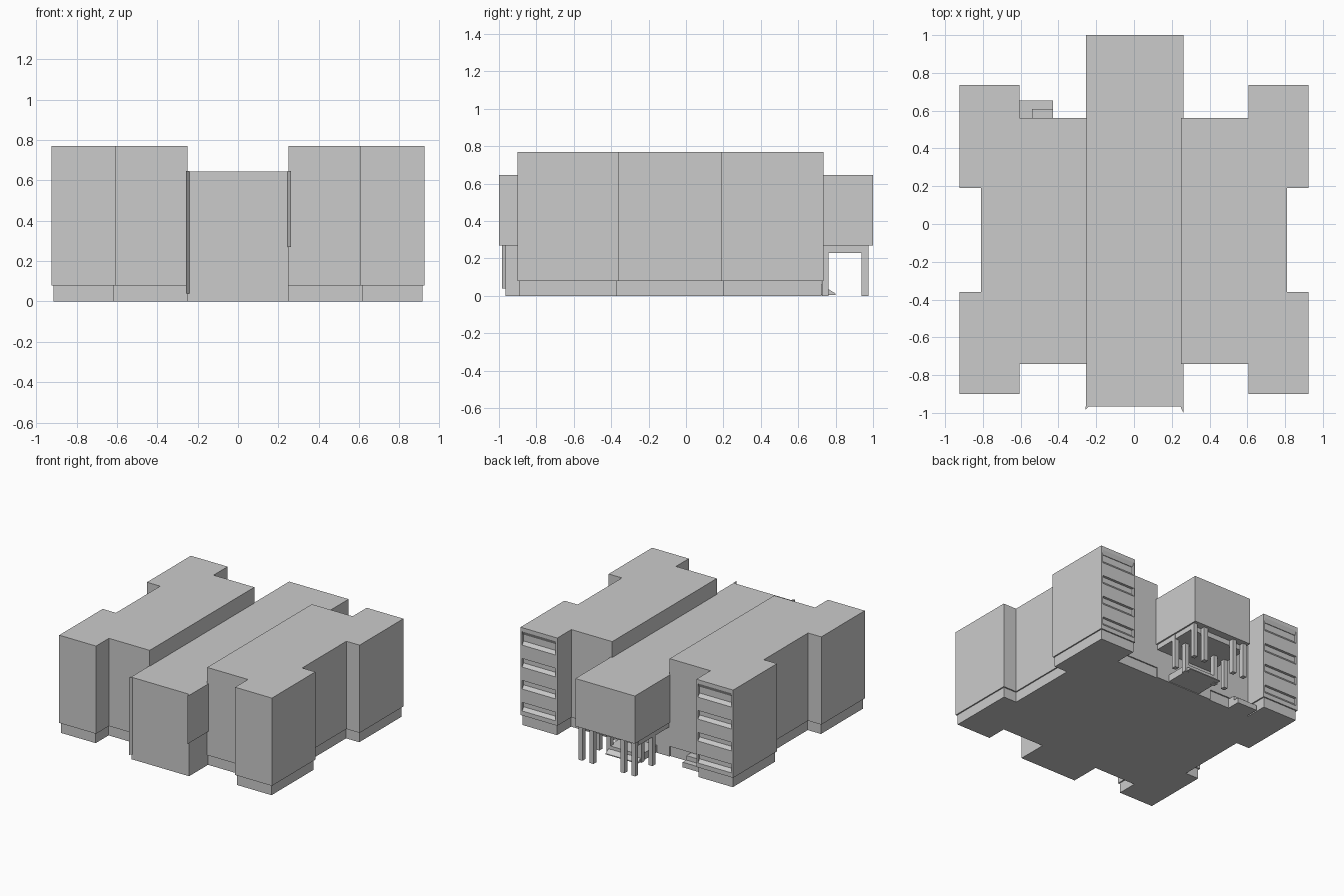
import bpy
import bmesh

cube = bpy.data.objects.get("Cube")
if cube:
    bpy.data.objects.remove(cube, do_unlink=True)

GREY = (0.6, 0.6, 0.6, 1)
mat = bpy.data.materials.new("plain grey")
mat.use_nodes = True
mat.diffuse_color = GREY
mat.node_tree.nodes["Principled BSDF"].inputs["Base Color"].default_value = GREY


def prism(name, points, low, high, axis="z"):
    """Extrude a flat outline along z, or a (y, z) outline along x."""
    place = (lambda p, t: (*p, t)) if axis == "z" else (lambda p, t: (t, *p))
    bm = bmesh.new()
    base = bm.faces.new([bm.verts.new(place(p, low)) for p in points])
    top = bmesh.ops.extrude_face_region(bm, geom=[base])["geom"]
    shift = place((0, 0), high - low)
    bmesh.ops.translate(bm, vec=shift, verts=[v for v in top if isinstance(v, bmesh.types.BMVert)])
    bmesh.ops.recalc_face_normals(bm, faces=bm.faces)
    mesh = bpy.data.meshes.new(name)
    bm.to_mesh(mesh)
    bm.free()
    mesh.materials.append(mat)
    ob = bpy.data.objects.new(name, mesh)
    bpy.context.collection.objects.link(ob)
    return ob


def box(name, x0, x1, y0, y1, z0, z1):
    return prism(name, [(x0, y0), (x1, y0), (x1, y1), (x0, y1)], z0, z1)


def wing_outline(side, d, back):
    """Stepped plan of one wing, pulled in by d."""
    pts = [(0.25, -0.74 + d), (0.605 + d, -0.74 + d), (0.605 + d, -0.9 + d),
           (0.925 - d, -0.9 + d), (0.925 - d, -0.36 - d), (0.81 - d, -0.36 - d),
           (0.81 - d, 0.19 + d), (0.925 - d, 0.19 + d), (0.925 - d, back - d),
           (0.605 + d, back - d), (0.605 + d, 0.56 - d), (0.25, 0.56 - d)]
    return [(side * x, y) for x, y in pts]


# Wings: plinth, body and the banded rear facade
BACK, FLOORS, SILL, TOP = 0.735, 4, 0.08, 0.77
for side, label in ((1, "left"), (-1, "right")):
    prism(label + "_wing_plinth", wing_outline(side, 0.01, BACK), 0, SILL)
    prism(label + "_wing_body", wing_outline(side, 0, BACK - 0.02), SILL, TOP)
    xs = sorted((side * 0.612, side * 0.918))
    for x in xs:
        box(label + "_facade_edge", x - 0.007, x + 0.007, BACK - 0.03, BACK, SILL, TOP)
    step = (TOP - SILL) / FLOORS
    for i in range(FLOORS + 1):
        z = SILL + i * step
        low = max(SILL, z - 0.07)
        high = min(z + 0.035, TOP - 0.02)
        top = min(z + 0.06, TOP)
        band = [(BACK - 0.03, low), (BACK, low), (BACK, high), (BACK - 0.02, top), (BACK - 0.03, top)]
        if i == FLOORS:
            band = [(BACK - 0.03, TOP - 0.06), (BACK - 0.015, TOP - 0.06), (BACK, TOP - 0.03),
                    (BACK, TOP), (BACK - 0.03, TOP)]
        prism(label + "_facade_band", band, xs[0], xs[1], "x")

# Central hall with its overhanging rear block
box("hall_lower", -0.25, 0.25, -0.965, 0.56, 0, 0.27)
box("hall_upper", -0.255, 0.262, -0.965, 1.0, 0.27, 0.645)
prism("front_fin_left", [(0.245, -0.965), (0.262, -1.0), (0.262, -0.965)], 0.27, 0.647)
prism("front_fin_right", [(-0.24, -0.965), (-0.257, -0.985), (-0.257, -0.965)], 0.04, 0.647)

# Porch soffit and column rows
box("porch_soffit", -0.245, 0.25, 0.55, 0.94, 0.23, 0.275)
for x in (-0.225, -0.13, 0.14, 0.235):
    for y in (0.745, 0.957):
        box("porch_column", x - 0.017, x + 0.017, y - 0.018, y + 0.018, 0, 0.275)

# Entrance landing with sloped approach
prism("entrance_landing", [(0.55, 0.005), (0.8, 0.005), (0.8, 0.012), (0.762, 0.035),
                           (0.762, 0.06), (0.55, 0.06)], -0.14, 0.14, "x")

# Side door steps
box("side_step", -0.605, -0.43, 0.54, 0.655, 0, 0.04)
box("side_step_upper", -0.54, -0.43, 0.54, 0.61, 0.04, 0.075)
